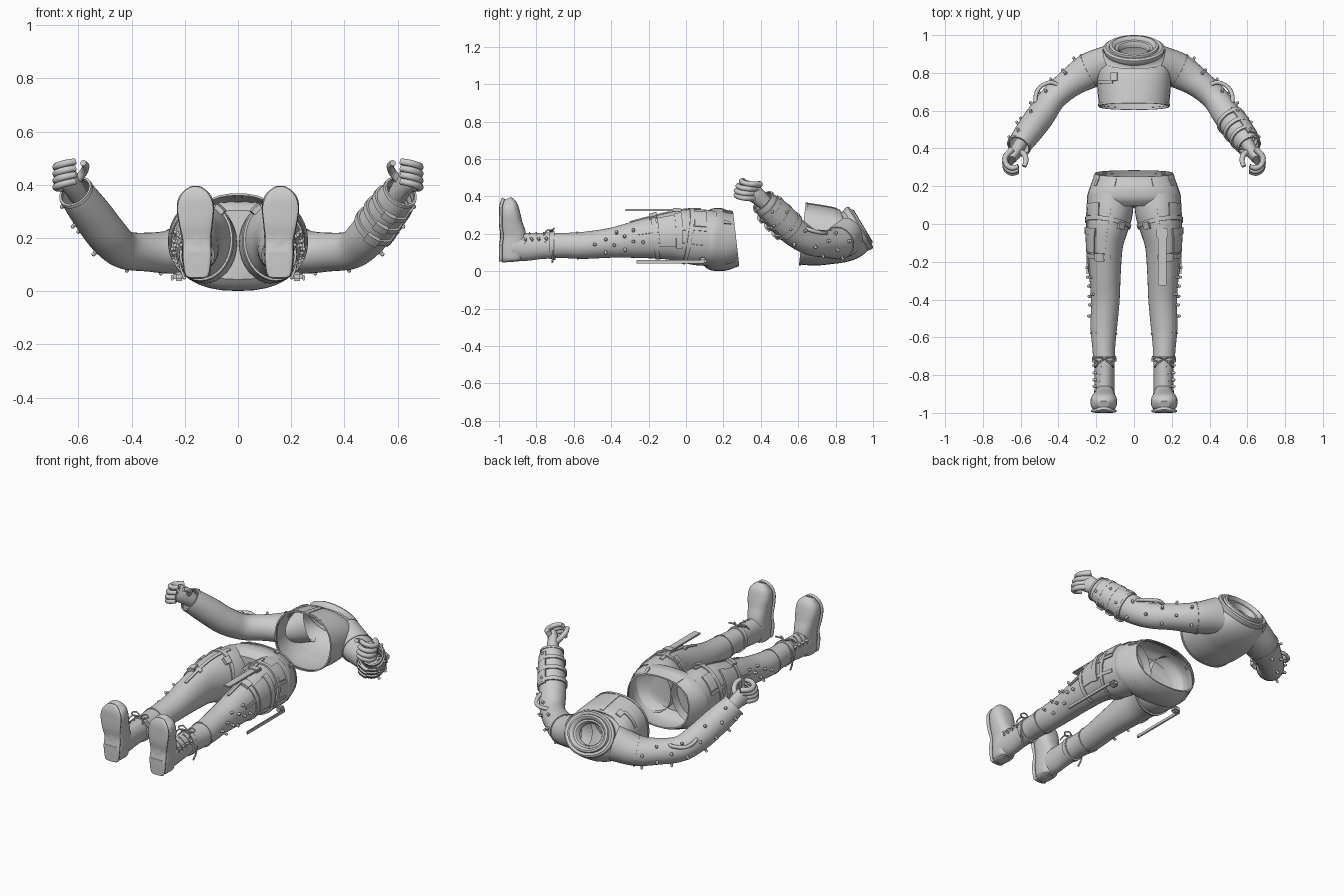
import bpy, bmesh, math
from mathutils import Vector, Matrix

if "Cube" in bpy.data.objects:
    bpy.data.objects.remove(bpy.data.objects["Cube"])

grey = bpy.data.materials.new("cloth_grey")
grey.use_nodes = True
grey.diffuse_color = (0.6, 0.6, 0.6, 1)
grey.node_tree.nodes["Principled BSDF"].inputs["Base Color"].default_value = (0.6, 0.6, 0.6, 1)
UP, BACK = Vector((0, 0, 1)), Vector((0, 1, 0))
SIDES = (("left", 1), ("right", -1))


def finish(name, bm, side=1):
    """Mirror if needed, shade smooth and link the part."""
    for v in bm.verts:
        v.co.x *= side
    bmesh.ops.recalc_face_normals(bm, faces=bm.faces)
    me = bpy.data.meshes.new(name)
    bm.to_mesh(me)
    bm.free()
    me.materials.append(grey)
    ob = bpy.data.objects.new(name, me)
    bpy.context.collection.objects.link(ob)
    bpy.ops.object.select_all(action='DESELECT')
    bpy.context.view_layer.objects.active = ob
    ob.select_set(True)
    bpy.ops.object.shade_smooth_by_angle(angle=math.radians(40))


def skin(bm, rows, loop=True, caps=(False, False)):
    """Join rows of points into quads."""
    rings = [[bm.verts.new(p) for p in r] for r in rows]
    n = len(rings[0])
    for r0, r1 in zip(rings, rings[1:]):
        for i in range(n if loop else n - 1):
            j = (i + 1) % n
            bm.faces.new((r0[i], r0[j], r1[j], r1[i]))
    for end, on in zip((rings[0], rings[-1]), caps):
        if on:
            bm.faces.new(end)


class Tube:
    """Smooth tube through sections (x, y, z, half width, half height)."""

    def __init__(self, secs, up=UP, square=1.0):
        self.s = [Vector(s) for s in secs]
        self.up, self.square = up, square

    def at(self, t):
        i = min(max(int(t), 0), len(self.s) - 2)
        f, last = t - i, len(self.s) - 1
        p0, p1, p2, p3 = (self.s[min(max(k, 0), last)] for k in range(i - 1, i + 3))
        m1, m2 = (p2 - p0) / 2, (p3 - p1) / 2
        return (p1 * (2*f**3 - 3*f*f + 1) + m1 * (f**3 - 2*f*f + f)
                + p2 * (3*f*f - 2*f**3) + m2 * (f**3 - f*f))

    def point(self, t, deg, grow=0.0):
        c, end = self.at(t), len(self.s) - 1
        d = (self.at(min(t + .1, end)) - self.at(max(t - .1, 0)))
        d = Vector(d[:3]).normalized()
        a = d.cross(self.up).normalized()
        b = a.cross(d)
        ca, sa = math.cos(math.radians(deg)), math.sin(math.radians(deg))
        ca = math.copysign(abs(ca) ** self.square, ca)
        sa = math.copysign(abs(sa) ** self.square, sa)
        return Vector(c[:3]) + a * ca * (c[3] + grow) + b * sa * (c[4] + grow)

    def build(self, name, side=1, caps=(False, False), steps=5, n=32):
        bm = bmesh.new()
        rows = [[self.point(k / steps, 360 * i / n) for i in range(n)]
                for k in range((len(self.s) - 1) * steps + 1)]
        skin(bm, rows, True, caps)
        finish(name, bm, side)

    def patch(self, name, t0, t1, a0=0, a1=360, grow=.008, side=1, slant=0):
        """Raised band or panel that follows the tube surface."""
        full, k, n = a1 - a0 >= 360, 6, max(4, int((a1 - a0) / 10))
        ts = [t0] + [t0 + (t1 - t0) * i / k for i in range(k + 1)] + [t1]
        angs = [a0 + (a1 - a0) * i / n for i in range(n + (0 if full else 1))]
        if not full:
            angs = [a0] + angs + [a1]
        bm, rows = bmesh.new(), []
        for i, t in enumerate(ts):
            edge = i in (0, len(ts) - 1)
            rows.append([self.point(t + slant * math.sin(math.radians(a)), a,
                         -.004 if edge or (not full and j in (0, len(angs) - 1)) else grow)
                         for j, a in enumerate(angs)])
        skin(bm, rows, full)
        finish(name, bm, side)

    def studs(self, name, spots, side):
        """Small ball-topped spikes standing on the surface."""
        bm = bmesh.new()
        for t, a in spots:
            p = self.point(t, a)
            n = (self.point(t, a, .02) - p).normalized()
            m = Matrix.Translation(p + n * .004) @ n.to_track_quat('Z', 'Y').to_matrix().to_4x4()
            bmesh.ops.create_cone(bm, segments=10, radius1=.01, radius2=.005, depth=.014, matrix=m, cap_ends=True)
            bmesh.ops.create_uvsphere(bm, u_segments=10, v_segments=6, radius=.008,
                                      matrix=Matrix.Translation(p + n * .011))
        finish(name, bm, side)


def cord(name, pts, r, side=1, taper=1.0):
    """Round cord or finger through a few points."""
    n = len(pts) - 1
    Tube([(*p, r * (1 - (1 - taper) * i / n), r * (1 - (1 - taper) * i / n))
          for i, p in enumerate(pts)], Vector((.1, .2, 1))).build(name, side, (True, True), 4, 10)


def block(name, centre, size, side=1):
    bm = bmesh.new()
    bmesh.ops.create_cube(bm, size=1, matrix=Matrix.Translation(centre) @ Matrix.Diagonal((*size, 1)))
    bmesh.ops.bevel(bm, geom=bm.edges[:], offset=min(size) * .25, segments=2, affect='EDGES')
    finish(name, bm, side)


# Trousers: hips, waistband and belt
hips = Tube([(0, .268, .176, .205, .144), (0, .2, .169, .232, .167), (0, .13, .172, .248, .163),
             (0, .09, .174, .2, .13)], square=.84)
hips.build("trouser_hips", 1, (False, True))
hips.patch("waistband", 0, .35, grow=.003)
for a in (30, 65, 115, 150, 225, 315):
    hips.patch("belt_loop", 0, .9, a - 3, a + 3, .006)

leg = Tube([(.124, .15, .175, .122, .148), (.129, .06, .182, .122, .15), (.142, -.02, .188, .111, .14),
            (.153, -.12, .185, .094, .121), (.154, -.26, .17, .084, .1), (.152, -.4, .152, .076, .08),
            (.16, -.55, .138, .07, .072), (.16, -.66, .138, .06, .067), (.157, -.73, .138, .058, .067)])
shaft = Tube([(.157, -.7, .138, .056, .07), (.157, -.78, .135, .053, .07), (.157, -.86, .13, .053, .075),
              (.157, -.93, .13, .055, .074)])
foot = Tube([(.154, -.935, .05, .028, .04), (.154, -.935, .065, .048, .058), (.154, -.928, .12, .055, .068),
             (.155, -.925, .19, .056, .07), (.158, -.935, .25, .063, .062), (.16, -.942, .31, .07, .055),
             (.16, -.948, .355, .061, .046), (.16, -.96, .386, .026, .026)], BACK, .8)
sole = Tube([(.154, -.99, .051, .026, .01), (.154, -.99, .062, .044, .01), (.154, -.99, .13, .053, .01),
             (.155, -.983, .19, .052, .01), (.158, -.99, .25, .061, .01), (.16, -.99, .31, .068, .01),
             (.16, -.988, .35, .059, .01), (.16, -.98, .378, .038, .01), (.16, -.975, .39, .015, .008)], BACK, .6)

for word, s in SIDES:
    leg.build(word + "_trouser_leg", s)
    # Thigh harness: bands, long straps, pockets and buckles
    leg.patch(word + "_thigh_band_upper", 1.6, 1.85, grow=.008, side=s, slant=-.15)
    leg.patch(word + "_thigh_band_lower", 3.25, 3.42, 70, 260, .007, s)
    leg.patch(word + "_front_strap", .9, 4.2, 78, 88, .006, s)
    leg.patch(word + "_outer_strap", .6, 4.0, 160, 167, .006, s)
    leg.patch(word + "_rear_outer_strap", .6, 3.4, 196, 203, .006, s)
    leg.patch(word + "_thigh_pocket", 2.2, 3.2, 125, 205, .008, s)
    leg.patch(word + "_pocket_flap", 2.15, 2.5, 122, 208, .012, s)
    leg.patch(word + "_hip_pocket", .6, 1.5, 118, 158, .007, s)
    leg.patch(word + "_inner_buckle", 1.6, 2.0, 45, 62, .018, s)
    leg.patch(word + "_front_buckle", 3.2, 3.48, 92, 120, .018, s)
    leg.patch(word + "_shin_seam", 6.2, 6.27, grow=.004, side=s)
    leg.patch(word + "_trouser_cuff", 7.6, 8, grow=.006, side=s)
    block(word + "_hanging_strap", (.247, -.085, .05), (.01, .36, .02), s)
    block(word + "_strap_anchor", (.222, .09, .055), (.04, .04, .035), s)
    leg.studs(word + "_leg_studs", [(4.1, 150), (4.15, 185), (4.45, 165), (4.5, 210), (4.75, 145), (4.9, 190),
              (5.2, 165), (5.25, 215), (5.6, 180), (3.8, 190)], s)
    # Boots
    shaft.build(word + "_boot_shaft", s)
    foot.build(word + "_boot_foot", s, (True, True))
    sole.build(word + "_boot_sole", s, (True, True))
    shaft.patch(word + "_boot_collar", 0, .2, grow=.007, side=s)
    block(word + "_boot_heel", (.154, -.99, .105), (.086, .02, .09), s)
    for i in range(4):
        shaft.patch(word + "_boot_lace", .6 + .45 * i, .68 + .45 * i, 95, 165, .005, s, .1)
        shaft.studs(word + "_boot_eyelets", [(.62 + .45 * i, 150)], s)
    for d in (-1, 1):
        cord(word + "_lace_loop", [(.157, -.715, .215), (.157 + d * .03, -.705, .23),
             (.157 + d * .055, -.715, .222), (.157 + d * .03, -.73, .215), (.157, -.715, .215)], .004, s)
        cord(word + "_lace_end", [(.157, -.715, .215), (.157 + d * .035, -.74, .22), (.157 + d * .05, -.76, .195)], .004, s)
    cord(word + "_boot_strap", [(.213, -.71, .17), (.218, -.71, .1), (.2, -.715, .045)], .005, s)

# Loose strap lying along the left thigh
block("loose_thigh_strap", (.15, -.18, .328), (.045, .29, .01))
block("loose_strap_buckle", (.15, -.05, .328), (.06, .05, .02))

# Cropped jacket body, with a slightly slanted hem
torso = Tube([(0, .622, .2, .185, .165), (0, .69, .193, .192, .163), (0, .76, .19, .197, .155),
              (0, .82, .188, .198, .144), (0, .872, .198, .18, .136), (0, .912, .222, .145, .12)], square=.88)
torso.build("jacket_body")
torso.patch("jacket_hem", 0, .25, grow=.004)
torso.patch("chest_badge", 1.9, 2.6, 113, 124, .009)
torso.patch("badge_strap", 1.7, 1.95, 122, 160, .007)
torso.patch("jacket_centre_flap", .2, 3, 87, 93, .003)

# Tilted collar ring, turned from a profile
bm = bmesh.new()
profile = [(.9, -.045), (1, -.02), (1.02, -.008), (1.02, .002), (.95, .01), (.84, .006), (.82, .018),
           (.74, .022), (.66, .016), (.62, .004), (.54, .002), (.49, -.008), (.48, -.03)]
tilt = Matrix.Translation((0, .929, .232)) @ Matrix.Rotation(math.radians(-59), 4, 'X')
skin(bm, [[tilt @ Vector((.158 * r * math.cos(a), .128 * r * math.sin(a), h))
           for a in (math.tau * i / 48 for i in range(48))] for r, h in profile])
finish("collar_ring", bm)

arm = Tube([(.12, .86, .185, .09, .105), (.235, .812, .15, .094, .085), (.34, .745, .147, .076, .073),
            (.43, .665, .157, .07, .072), (.49, .58, .21, .075, .078), (.545, .505, .282, .073, .078),
            (.592, .44, .345, .066, .073), (.612, .41, .375, .06, .066)])
hand = Tube([(.6, .425, .362, .035, .04), (.62, .39, .395, .034, .045), (.638, .36, .42, .03, .05),
             (.65, .335, .438, .02, .045)])
for word, s in SIDES:
    arm.build(word + "_sleeve", s)
    arm.patch(word + "_sleeve_cuff", 6.6, 7, grow=.005, side=s)
    arm.patch(word + "_shoulder_seam", 1.0, 1.06, grow=.004, side=s)
    arm.studs(word + "_arm_studs", [(t, a) for k, t in enumerate((1.3, 1.9, 2.5, 3.1, 3.9, 4.6, 5.3, 6))
              for a in ((135, 205) if k % 2 else (170, 240))], s)
    cord(word + "_elbow_hose", [(.4, .735, .2), (.445, .75, .205), (.5, .722, .205), (.522, .668, .22),
                                (.51, .61, .24)], .011, s)
    # Hand with curled fingers around an open grip
    hand.build(word + "_palm", s, (True, True))
    for k, reach in enumerate((0, .008, .006, -.004)):
        z, y = .39 + .025 * k, .008 * k - reach
        cord(word + "_finger", [(.642, .37 + y, z), (.68, .33 + y, z), (.676, .288 + y, z + .006),
             (.645, .268 + y, z + .016), (.612, .278 + y, z + .022)], .0165, s, .75)
    cord(word + "_thumb", [(.612, .385, .41), (.582, .37, .445), (.572, .335, .47), (.582, .305, .482)], .017, s, .7)

# Left forearm guard with straps
arm.patch("left_forearm_guard", 4.3, 6.2, 120, 250, .008)
for t in (4.4, 5.0, 5.6):
    arm.patch("left_forearm_strap", t, t + .2, grow=.009)
    arm.patch("left_forearm_buckle", t - .04, t + .25, 290, 325, .018)
